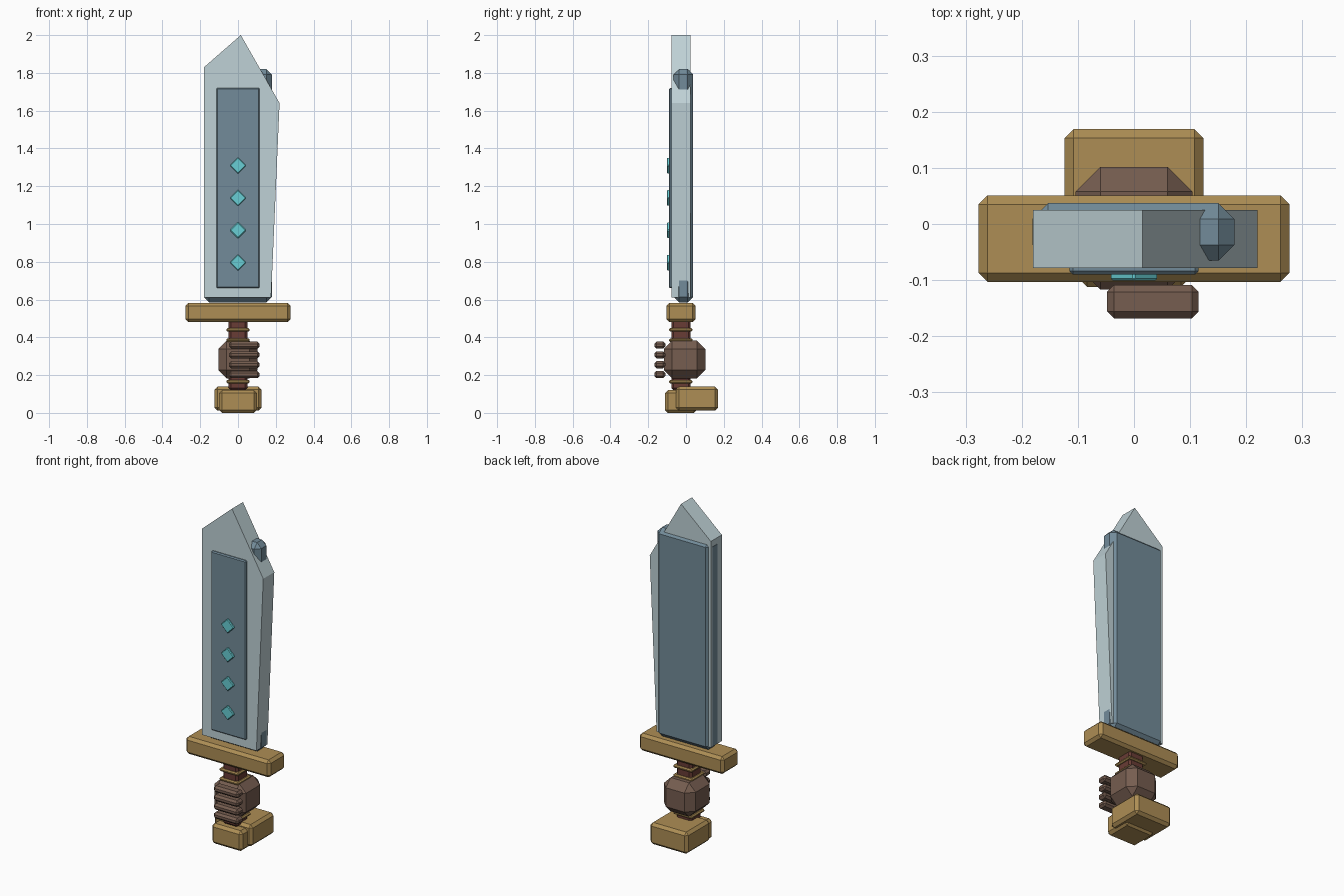
import bpy, bmesh
from math import radians
from mathutils import Matrix

if "Cube" in bpy.data.objects:
    bpy.data.objects.remove(bpy.data.objects["Cube"])


def material(name, rgb):
    m = bpy.data.materials.new(name)
    m.diffuse_color = (*rgb, 1)
    m.use_nodes = True
    m.node_tree.nodes["Principled BSDF"].inputs["Base Color"].default_value = m.diffuse_color
    return m


STEEL = material("pale_steel", (0.52, 0.64, 0.67))
SLATE = material("slate_blue", (0.17, 0.26, 0.32))
GEM = material("turquoise", (0.14, 0.62, 0.66))
GOLD = material("old_gold", (0.42, 0.27, 0.09))
LEATHER = material("brown_leather", (0.18, 0.11, 0.08))
WRAP = material("red_wrap", (0.14, 0.045, 0.035))


def finish(bm, name, mat):
    bmesh.ops.recalc_face_normals(bm, faces=bm.faces)
    me = bpy.data.meshes.new(name)
    bm.to_mesh(me)
    bm.free()
    me.materials.append(mat)
    ob = bpy.data.objects.new(name, me)
    bpy.context.collection.objects.link(ob)
    return ob


def box(name, xs, ys, zs, bevel, mat, turn=0):
    """Chamfered box spanning the given ranges, optionally turned about y."""
    bm = bmesh.new()
    bmesh.ops.create_cube(bm, size=1)
    size = [r[1] - r[0] for r in (xs, ys, zs)]
    mid = [(r[0] + r[1]) / 2 for r in (xs, ys, zs)]
    bmesh.ops.scale(bm, vec=size, verts=bm.verts)
    bmesh.ops.bevel(bm, geom=bm.edges[:], offset=bevel, segments=1,
                    affect='EDGES', profile=0.5)
    bm.transform(Matrix.Translation(mid) @ Matrix.Rotation(radians(turn), 4, 'Y'))
    return finish(bm, name, mat)


# Blade: asymmetric outline extruded through its thickness
bm = bmesh.new()
outline = [(-0.18, 0.61), (0.175, 0.61), (0.22, 1.64), (0.015, 2.0), (-0.18, 1.83)]
face = bm.faces.new([bm.verts.new((x, -0.078, z)) for x, z in outline])
ext = bmesh.ops.extrude_face_region(bm, geom=[face])
bmesh.ops.translate(bm, vec=(0, 0.103, 0),
                    verts=[v for v in ext['geom'] if isinstance(v, bmesh.types.BMVert)])
finish(bm, "blade", STEEL)

# Core slab showing at the back, and the front panel with its gems
box("blade_core", (-0.181, 0.179), (-0.065, 0.037), (0.585, 1.82), 0.028, SLATE)
box("front_panel", (-0.115, 0.115), (-0.09, -0.06), (0.66, 1.72), 0.006, SLATE)
for i in range(4):
    z = 0.796 + i * 0.171
    box(f"gem_{i + 1}", (-0.031, 0.031), (-0.101, -0.08), (z - 0.031, z + 0.031),
        0.004, GEM, turn=45)

# Guard
box("guard", (-0.277, 0.277), (-0.103, 0.051), (0.48, 0.583), 0.016, GOLD)

# Grip and its rings
box("grip", (-0.05, 0.05), (-0.078, 0.024), (0.12, 0.50), 0.012, WRAP)
for i, z in enumerate((0.165, 0.22, 0.275, 0.33, 0.385, 0.44)):
    box(f"grip_ring_{i + 1}", (-0.062, 0.062), (-0.089, 0.035),
        (z - 0.009, z + 0.009), 0.006, GOLD)

# Gripping fist
box("fist", (-0.104, 0.104), (-0.117, 0.102), (0.182, 0.382), 0.044, LEATHER)
for i in range(4):
    z = 0.203 + i * 0.052
    box(f"finger_{i + 1}", (-0.048, 0.115), (-0.168, -0.109),
        (z - 0.019, z + 0.019), 0.012, LEATHER)

# Pommel: front block and wider rear block
box("pommel_front", (-0.1, 0.1), (-0.112, 0.058), (0.0, 0.12), 0.016, GOLD)
box("pommel_rear", (-0.124, 0.124), (-0.053, 0.169), (0.012, 0.14), 0.016, GOLD)
